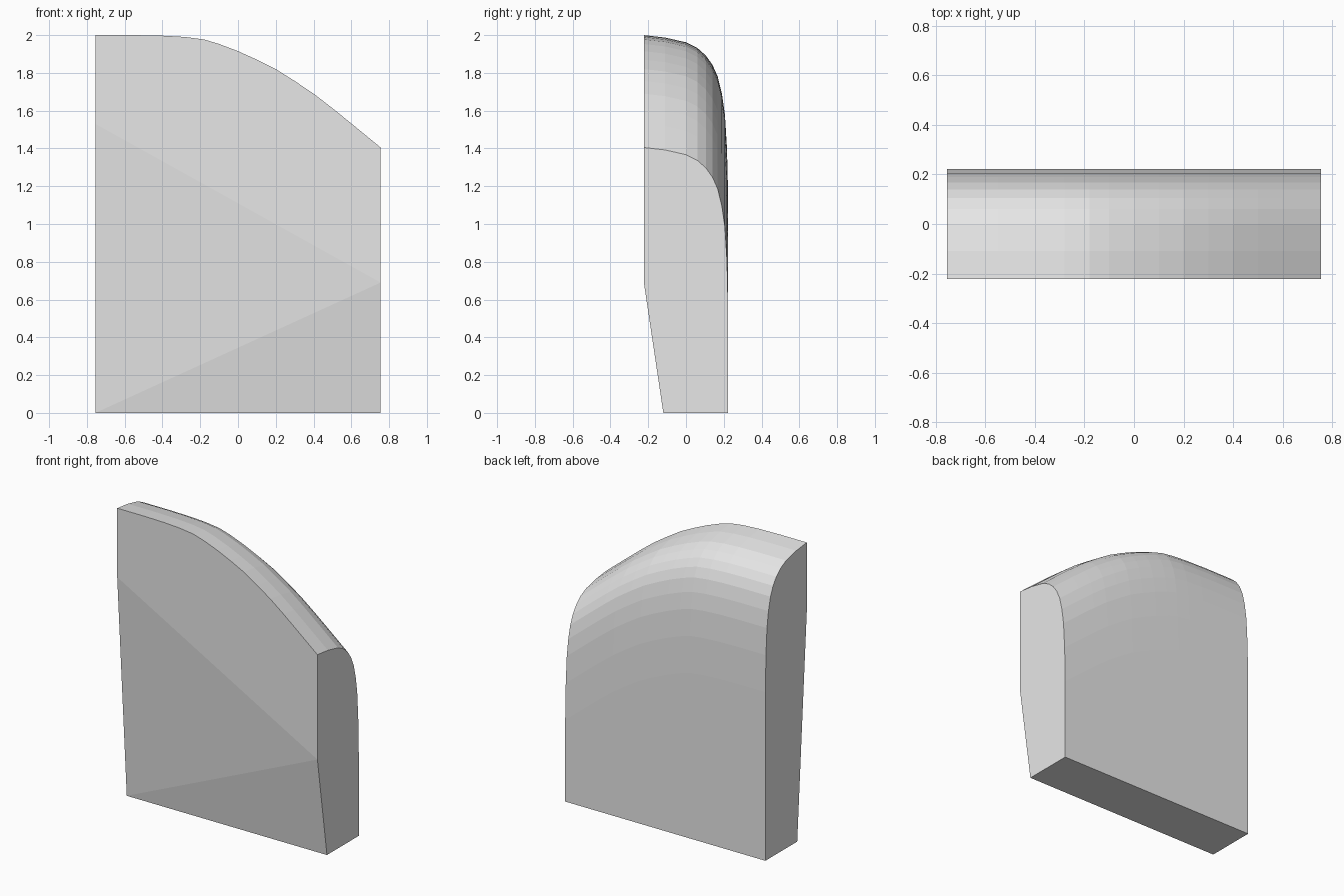
import bpy
import bmesh

cube = bpy.data.objects.get("Cube")
if cube:
    bpy.data.objects.remove(cube, do_unlink=True)

HALF = 0.755    # half width
DEPTH = 0.223   # half depth
FOOT = -0.12    # front edge of the base

# Front top edge (x, z), and how far the top drops towards the back (y, drop)
crest = [(-HALF, 2), (-0.55, 2), (-0.4, 1.997), (-0.28, 1.99), (-0.18, 1.977),
         (-0.1, 1.953), (0, 1.915), (0.1, 1.87), (0.2, 1.82), (0.3, 1.757),
         (0.4, 1.69), (0.5, 1.613), (0.6, 1.532), (HALF, 1.405)]
rounding = [(-DEPTH, 0), (-0.11, 0.013), (0, 0.038), (0.06, 0.068),
            (0.105, 0.108), (0.14, 0.157), (0.168, 0.22), (0.19, 0.31),
            (0.206, 0.42), (0.217, 0.6), (DEPTH, 0.85)]

bm = bmesh.new()

# Rounded top running down into the back wall, ending at the base
rows = []
for x, z in crest:
    row = [bm.verts.new((x, y, z - drop)) for y, drop in rounding]
    row.append(bm.verts.new((x, DEPTH, 0)))
    rows.append(row)
for a, b in zip(rows, rows[1:]):
    for i in range(len(a) - 1):
        bm.faces.new((a[i], b[i], b[i + 1], a[i + 1]))

# Folded front: upright upper panel and two slanted triangles
foot_r = bm.verts.new((-HALF, FOOT, 0))
foot_l = bm.verts.new((HALF, FOOT, 0))
fold_r = bm.verts.new((-HALF, -DEPTH, 1.53))
fold_l = bm.verts.new((HALF, -DEPTH, 0.69))
bm.faces.new([row[0] for row in rows] + [fold_l, fold_r])
bm.faces.new((foot_r, fold_l, fold_r))
bm.faces.new((foot_r, foot_l, fold_l))

# Side walls and base
bm.faces.new(rows[0] + [foot_r, fold_r])
bm.faces.new(rows[-1] + [foot_l, fold_l])
bm.faces.new([row[-1] for row in rows] + [foot_l, foot_r])
bmesh.ops.recalc_face_normals(bm, faces=bm.faces)

mesh = bpy.data.meshes.new("rounded_block")
bm.to_mesh(mesh)
bm.free()
block = bpy.data.objects.new("rounded_block", mesh)
bpy.context.collection.objects.link(block)

# Plain grey material
grey = bpy.data.materials.new("light_grey")
grey.use_nodes = True
grey.diffuse_color = (0.8, 0.8, 0.8, 1)
grey.node_tree.nodes["Principled BSDF"].inputs["Base Color"].default_value = (0.8, 0.8, 0.8, 1)
mesh.materials.append(grey)
